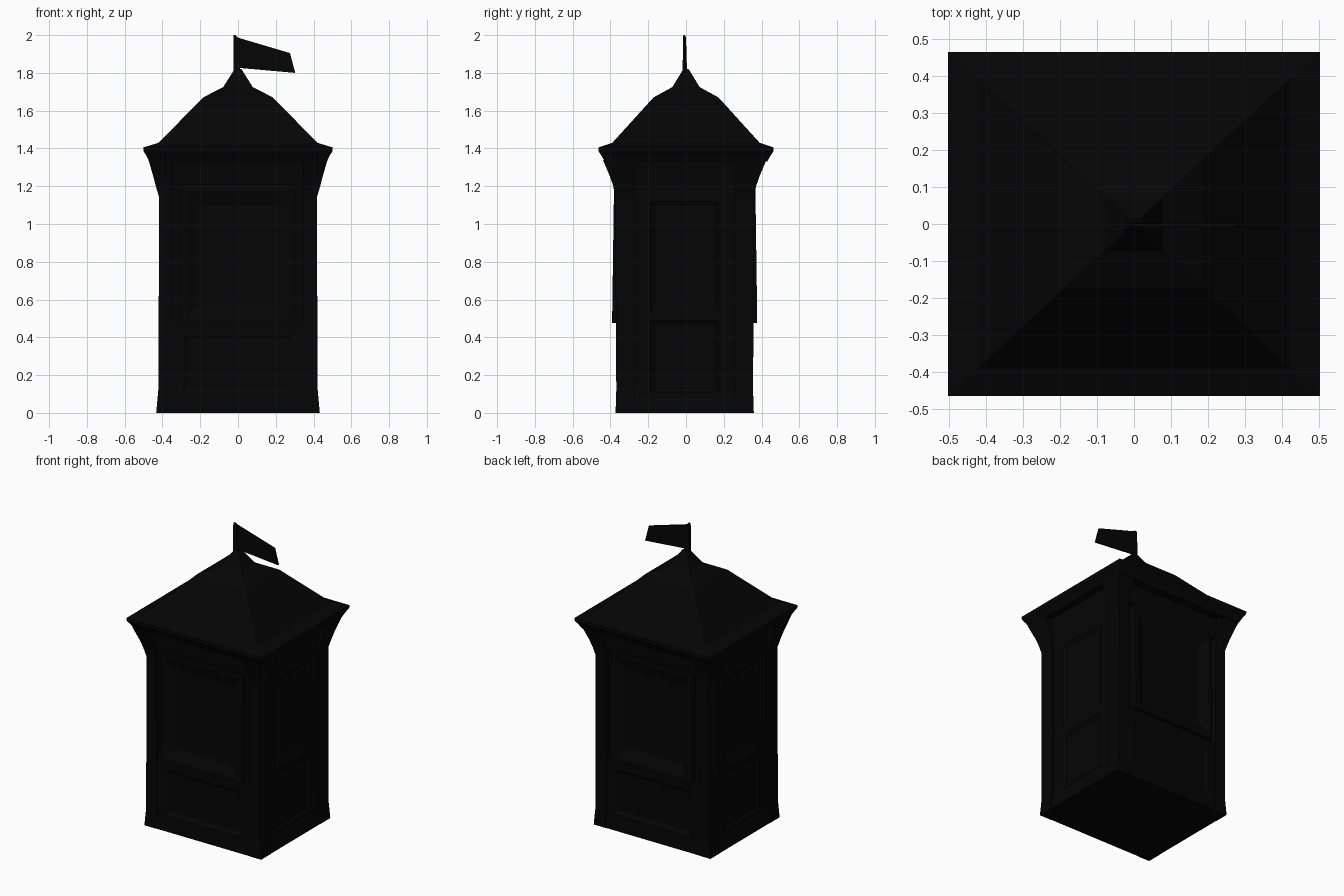
import bpy, bmesh, math

black = bpy.data.materials.new("black_paint")
black.diffuse_color = (0.0015, 0.0015, 0.0015, 1)
BODY_Y = -0.007  # the body sits slightly forward under the roof


def loft(name, rings, dy=0.0):
    """Closed flat-shaded solid through a list of four-cornered rings."""
    bm = bmesh.new()
    rows = [[bm.verts.new((x, y + dy, z)) for x, y, z in ring] for ring in rings]
    for a, b in zip(rows, rows[1:]):
        for i in range(4):
            j = (i + 1) % 4
            bm.faces.new((a[i], a[j], b[j], b[i]))
    bm.faces.new(rows[0][::-1])
    bm.faces.new(rows[-1])
    bmesh.ops.recalc_face_normals(bm, faces=bm.faces)
    mesh = bpy.data.meshes.new(name)
    bm.to_mesh(mesh)
    bm.free()
    mesh.materials.append(black)
    obj = bpy.data.objects.new(name, mesh)
    bpy.context.collection.objects.link(obj)
    return obj


def rect(x0, x1, y0, y1, z):
    return [(x0, y0, z), (x1, y0, z), (x1, y1, z), (x0, y1, z)]


def panel(name, angle, steps):
    """Upright wall panel; steps are (half width, z low, z high, depth low, depth high)."""
    c, s = round(math.cos(angle)), round(math.sin(angle))
    rings = []
    for w, z0, z1, d0, d1 in steps:
        pts = [(-w, -d0, z0), (w, -d0, z0), (w, -d1, z1), (-w, -d1, z1)]
        rings.append([(x * c - y * s, x * s + y * c, z) for x, y, z in pts])
    loft(name, rings, BODY_Y)


# Closed body behind the panels, and its splayed foot
loft("body_core", [rect(-0.385, 0.385, -0.335, 0.335, z) for z in (0.005, 1.34)], BODY_Y)
loft("base_plinth", [rect(-x, x, -y, y, z) for x, y, z in
                     ((0.431, 0.364, 0), (0.411, 0.36, 0.1))], BODY_Y)

# Corner posts with a splayed foot and flared bracket at the top
post = [(0, 0.433, 0.366), (0.12, 0.422, 0.362), (1.14, 0.417, 0.368),
        (1.2, 0.435, 0.378), (1.25, 0.448, 0.395), (1.34, 0.474, 0.433)]
for sx, side in ((-1, "left"), (1, "right")):
    for sy, face in ((-1, "front"), (1, "back")):
        loft(f"{face}_{side}_post",
             [rect(sx * 0.345, sx * x, sy * 0.265, sy * y, z) for z, x, y in post], BODY_Y)

# Front and back: projecting window frame, lower panel and frieze
for name, angle in (("front", 0), ("back", math.pi)):
    panel(name + "_window_frame", angle, [
        (0.30, 0.475, 1.21, 0.32, 0.32), (0.30, 0.475, 1.21, 0.384, 0.374),
        (0.275, 0.50, 1.17, 0.384, 0.374), (0.22, 0.57, 1.10, 0.35, 0.35)])
    panel(name + "_lower_panel", angle, [
        (0.35, 0, 0.475, 0.32, 0.32), (0.35, 0, 0.475, 0.358, 0.358),
        (0.29, 0.11, 0.41, 0.358, 0.358), (0.27, 0.13, 0.39, 0.345, 0.345)])
    panel(name + "_frieze", angle, [
        (0.35, 1.20, 1.34, 0.32, 0.32), (0.35, 1.20, 1.34, 0.362, 0.38)])

# Left and right: two recessed panels in a plain wall
for name, angle in (("right", math.pi / 2), ("left", -math.pi / 2)):
    # panels are centred on the body, so the shared y shift applies here too
    panel(name + "_upper_panel", angle, [
        (0.27, 0.51, 1.20, 0.37, 0.37), (0.27, 0.51, 1.20, 0.407, 0.407),
        (0.18, 0.53, 1.12, 0.407, 0.407), (0.16, 0.58, 1.10, 0.393, 0.393)])
    panel(name + "_lower_panel", angle, [
        (0.27, 0, 0.51, 0.37, 0.37), (0.27, 0, 0.51, 0.41, 0.41),
        (0.18, 0.11, 0.49, 0.41, 0.41), (0.16, 0.13, 0.47, 0.395, 0.395)])
    panel(name + "_frieze", angle, [
        (0.27, 1.20, 1.34, 0.37, 0.37), (0.27, 1.20, 1.34, 0.407, 0.425)])

# Eave moulding and bell-shaped hipped roof rising to a point
roof = [(0.47, 0.43, 1.33), (0.484, 0.446, 1.36), (0.50, 0.463, 1.385),
        (0.502, 0.464, 1.405), (0.42, 0.39, 1.43), (0.185, 0.172, 1.67),
        (0.078, 0.072, 1.725), (0.018, 0.014, 1.82)]
loft("roof", [rect(-x, x, -y, y, z) for x, y, z in roof])

# Flagpole and slanting pennant
loft("flagpole", [rect(-0.024, 0.012, -0.018, 0.006, 1.79),
                  rect(-0.024, 0.0, -0.016, 0.0, 1.985),
                  rect(-0.024, -0.012, -0.014, -0.006, 2.0)])
loft("flag", [[(-0.012, y, 1.99), (0.275, y, 1.905), (0.303, y, 1.80), (-0.012, y, 1.828)]
              for y in (-0.010, 0.001)])
